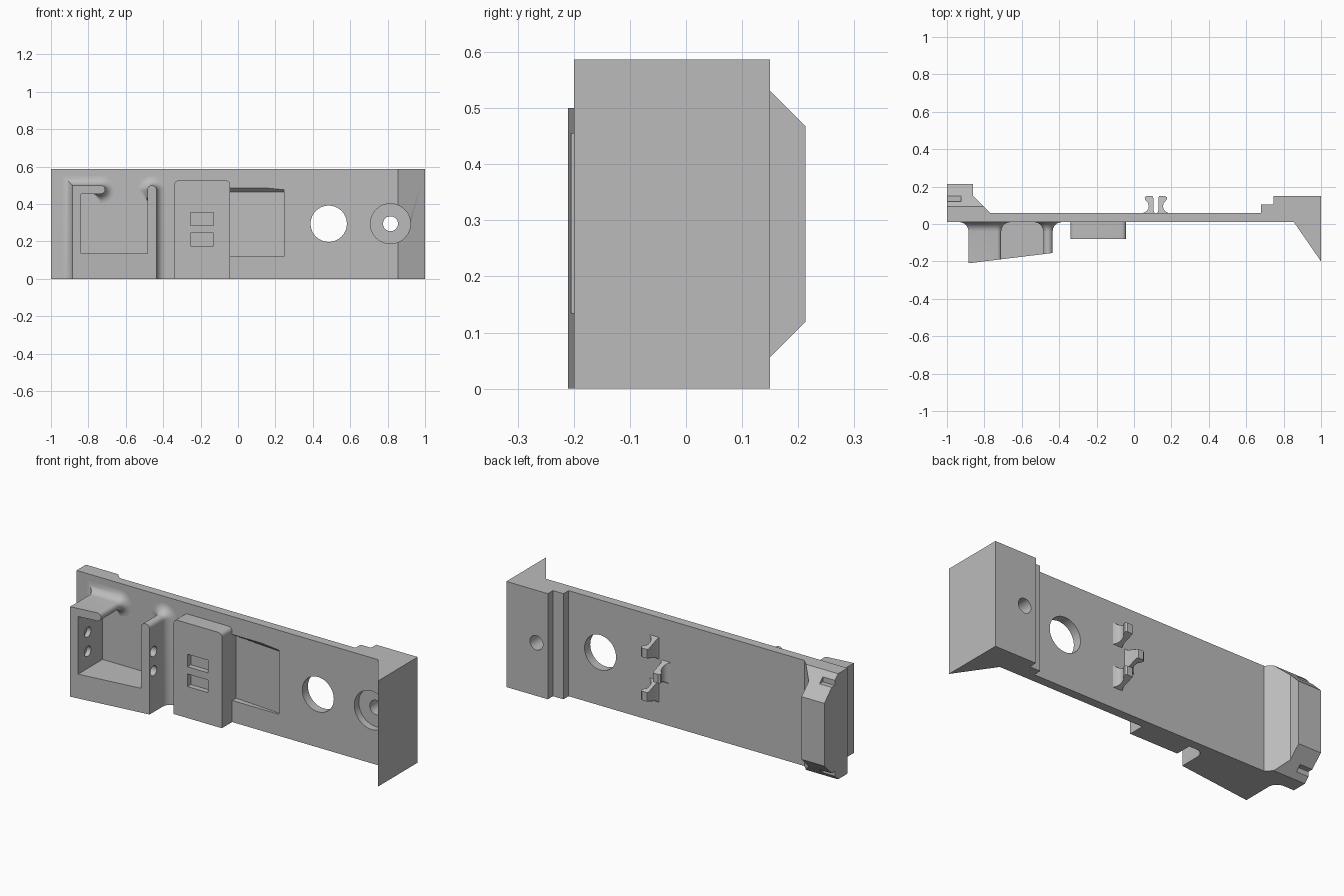
import bpy, bmesh, math
from mathutils import Vector

cube = bpy.data.objects.get("Cube")
if cube:
    bpy.data.objects.remove(cube)

H = 0.587       # panel height
FRONT = 0.01    # front face of the plate
BACK = 0.06     # back face of the plate

grey = bpy.data.materials.new("matte_grey")
grey.use_nodes = True
grey.diffuse_color = (0.5, 0.5, 0.5, 1)
grey.node_tree.nodes["Principled BSDF"].inputs["Base Color"].default_value = (0.5, 0.5, 0.5, 1)


def loft(name, rings):
    """Skin a list of equal length point rings and cap both ends."""
    bm = bmesh.new()
    loops = [[bm.verts.new(p) for p in ring] for ring in rings]
    n = len(loops[0])
    for a, b in zip(loops, loops[1:]):
        for i in range(n):
            j = (i + 1) % n
            bm.faces.new((a[i], a[j], b[j], b[i]))
    bm.faces.new(loops[0])
    bm.faces.new(loops[-1])
    bmesh.ops.recalc_face_normals(bm, faces=bm.faces)
    mesh = bpy.data.meshes.new(name)
    bm.to_mesh(mesh)
    bm.free()
    mesh.materials.append(grey)
    ob = bpy.data.objects.new(name, mesh)
    bpy.context.collection.objects.link(ob)
    return ob


def prism(name, pts, axis, a, b):
    """Extrude a 2D outline along x, y or z from a to b."""
    place = {"x": lambda u, v, t: (t, u, v),
             "y": lambda u, v, t: (u, t, v),
             "z": lambda u, v, t: (u, v, t)}[axis]
    return loft(name, [[place(u, v, t) for u, v in pts] for t in (a, b)])


def rect(u0, u1, v0, v1):
    return [(u0, v0), (u1, v0), (u1, v1), (u0, v1)]


def arc(cu, cv, r, start, end, n):
    angles = [math.radians(start + (end - start) * i / n) for i in range(n + 1)]
    return [(cu + r * math.cos(t), cv + r * math.sin(t)) for t in angles]


def circle(cu, cv, r, n=48):
    return arc(cu, cv, r, 0, 360, n)[:-1]


def boolean(ob, cutter, operation="DIFFERENCE"):
    """Apply a boolean and throw the cutter away."""
    cutter.hide_render = True
    bpy.context.view_layer.objects.active = ob
    mod = ob.modifiers.new("cut", "BOOLEAN")
    mod.operation = operation
    mod.solver = "EXACT"
    mod.object = cutter
    bpy.ops.object.modifier_apply(modifier=mod.name)
    bpy.data.objects.remove(cutter)


def smooth(ob, angle=35):
    bpy.ops.object.select_all(action="DESELECT")
    ob.select_set(True)
    bpy.context.view_layer.objects.active = ob
    bpy.ops.object.shade_smooth_by_angle(angle=math.radians(angle))


# Main panel with flared, stepped end
panel = prism("panel", [(-1, FRONT), (0.855, FRONT), (1, -0.2), (1, 0.15), (0.745, 0.15),
                        (0.745, 0.105), (0.68, 0.105), (0.68, BACK), (-1, BACK)], "z", 0, H)
boolean(panel, prism("window_cut", circle(0.485, 0.295, 0.097), "y", -0.3, 0.3))
boolean(panel, prism("bore_cut", circle(0.815, 0.295, 0.107), "y", -0.3, 0.05))
boolean(panel, prism("screw_cut", circle(0.815, 0.295, 0.04, 32), "y", -0.3, 0.3))

# Shallow ramped recess with an undercut upper wall
recess = loft("recess_cut", [
    [(x, y, z) for x, y, z in ((-0.043, -0.01, 0.12), (0.245, -0.01, 0.12),
                               (0.245, -0.01, 0.50), (-0.043, -0.01, 0.50))],
    [(-0.043, 0.045, 0.12), (0.245, 0.02, 0.12), (0.245, 0.02, 0.465), (-0.043, 0.045, 0.465)]])
boolean(panel, recess)
smooth(panel)

# Chamfered end catch on the back
catch = prism("end_catch", [(-1, BACK), (-0.77, BACK), (-0.86, 0.15), (-0.86, 0.213), (-1, 0.213)],
              "z", 0, H)
half = [(BACK, H), (0.093, H), (0.213, 0.468)]
section = half + [(y, H - z) for y, z in reversed(half)]
boolean(catch, prism("catch_section", section, "x", -1.1, -0.7), "INTERSECT")
for z0, z1 in ((0.532, 0.7), (-0.1, H - 0.532)):
    boolean(catch, prism("notch_cut", rect(-1.1, -0.925, 0.12, 0.15), "z", z0, z1))

# Open-topped holder: outline points (x, z) with the direction each one flares
outline = [((-0.885, 0), (-1, 0)), ((-0.885, 0.5), (-1, 1))]
for p, d in zip(arc(-0.7325, 0.4775, 0.0225, 90, -90, 10), arc(0, 0, 1, 90, -90, 10)):
    outline.append((p, d))
outline += [((x, z), (0, 0)) for x, z in
            ((-0.77, 0.455), (-0.84, 0.455), (-0.84, 0.135), (-0.485, 0.135), (-0.485, 0.42))]
for p, d in zip(arc(-0.46, 0.475, 0.025, 180, 0, 10), arc(0, 0, 1, 180, 0, 10)):
    outline.append((p, d))
outline.append(((-0.435, 0), (1, 0)))

R = 0.05
rings = []
for i in range(9):
    t = math.radians(90 * i / 8)
    grow, y = R * (1 - math.sin(t)), FRONT - R * (1 - math.cos(t))
    rings.append([(p[0] + d[0] * grow, y, p[1] + d[1] * grow) for p, d in outline])
rings.append([(p[0], -0.21 + (p[0] + 0.885) * 0.122, p[1]) for p, d in outline])
holder = loft("holder", rings)
for z in (0.23, 0.337):
    boolean(holder, prism("pin_hole_cut", circle(-0.12, z, 0.028, 24), "x", -0.865, -0.3))
smooth(holder)

# Raised block with rounded upper corners and two slots
block = prism("slotted_block", [(-0.34, 0), (-0.043, 0)]
              + arc(-0.065, 0.505, 0.022, 0, 90, 6)
              + arc(-0.318, 0.505, 0.022, 90, 180, 6), "y", -0.08, FRONT)
for z in (0.175, 0.285):
    boolean(block, prism("slot_cut", rect(-0.255, -0.13, z, z + 0.07), "y", -0.2, -0.05))
smooth(block)

# Staggered waisted prongs on the back, tapering towards their tips
profile = [(-0.066, BACK), (-0.05, 0.068), (-0.041, 0.08), (-0.038, 0.095), (-0.042, 0.113),
           (-0.058, 0.13), (-0.06, 0.142), (-0.05, 0.15), (-0.018, 0.15), (-0.014, 0.14),
           (-0.014, 0.075), (-0.008, BACK)]
for name, side, zc in (("upper_prong", -1, 0.415), ("middle_prong", 1, 0.295), ("lower_prong", -1, 0.175)):
    ends = []
    for s in (-1, 1):
        ends.append([(0.117 + side * x, y, zc + s * (0.025 + 0.035 * ((0.15 - y) / 0.09) ** 2))
                     for x, y in profile])
    smooth(loft(name, ends))
